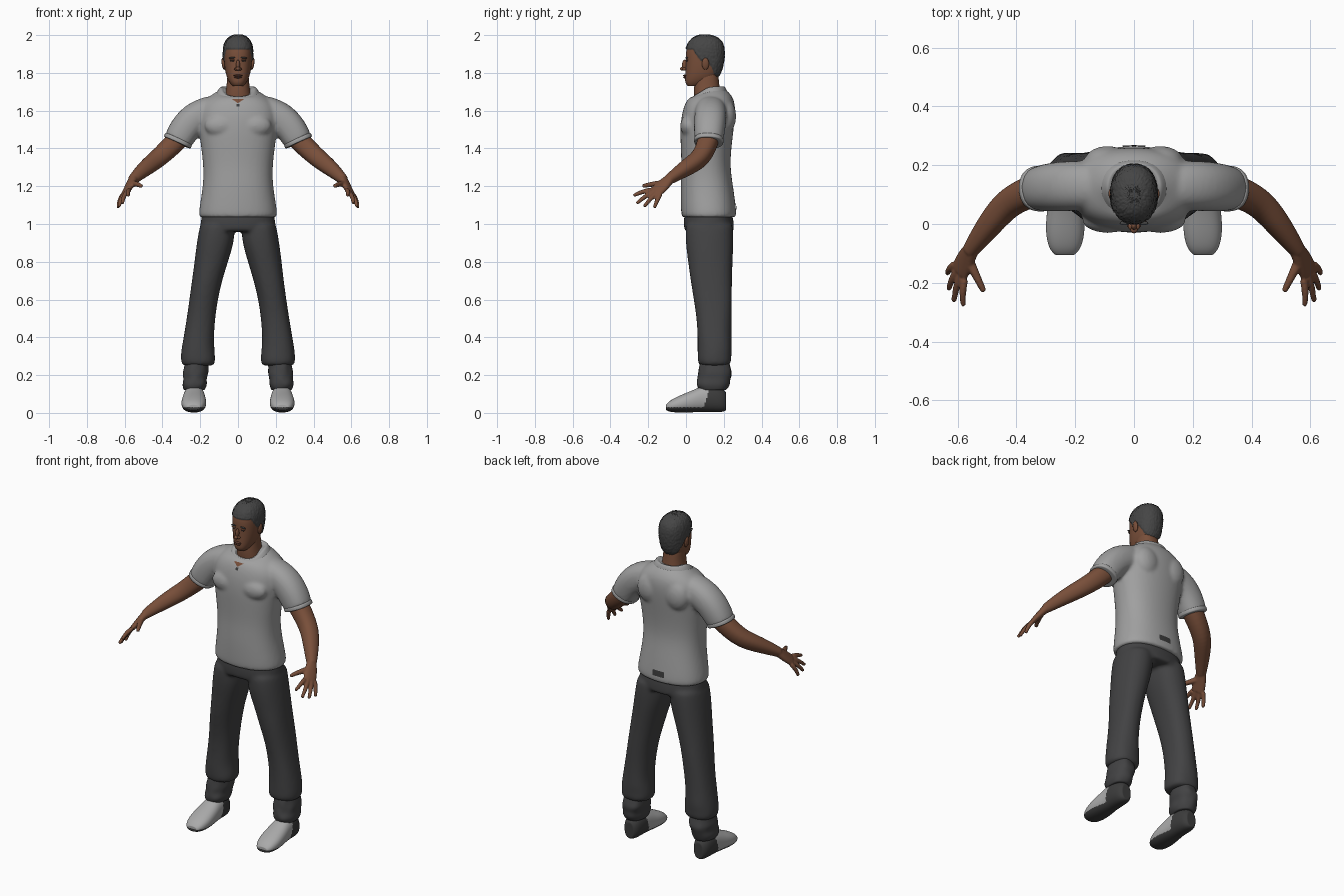
import bpy, bmesh, math, random
from mathutils import Vector, Matrix

random.seed(4)
if "Cube" in bpy.data.objects:
    bpy.data.objects.remove(bpy.data.objects["Cube"], do_unlink=True)

SIDES = 16
BOTH = (("left", 1), ("right", -1))


def material(name, r, g, b):
    m = bpy.data.materials.new(name)
    m.use_nodes = True
    m.diffuse_color = (r, g, b, 1)
    m.node_tree.nodes["Principled BSDF"].inputs["Base Color"].default_value = (r, g, b, 1)
    return m


SKIN = material("brown skin", .19, .078, .042)
LIP = material("dark lips", .13, .05, .033)
SHIRT = material("grey shirt", .35, .35, .35)
TROUSER = material("charcoal trousers", .055, .055, .057)
HAIR = material("black hair", .06, .06, .06)
SHOE = material("pale shoe", .4, .4, .4)
DARK = material("dark rubber", .045, .045, .045)


def level(z, hw, front, back, cx=0, drop=0):
    """Horizontal cross-section; drop lowers its front edge."""
    return (Vector((cx, (front + back) / 2, z)), Vector((hw, 0, 0)),
            Vector((0, (back - front) / 2, 0)), drop)


def upright(y, hw, low, high, cx):
    """Cross-section facing the front, for shoes."""
    return (Vector((cx, y, (low + high) / 2)), Vector((hw, 0, 0)),
            Vector((0, 0, (high - low) / 2)), 0)


def loft(bm, sections, jitter=0):
    """Skin rounded sections; a tight inner ring keeps each end crisp."""
    def tight(s):
        return (s[0], s[1] * .9, s[2] * .9, s[3])
    rings = []
    for c, u, v, drop in [tight(sections[0]), *sections, tight(sections[-1])]:
        ring = []
        for k in range(SIDES):
            a = math.tau * k / SIDES
            p, q = [math.copysign(abs(t) ** .87, t) for t in (math.cos(a), math.sin(a))]
            grow = 1 + random.uniform(-jitter, jitter)
            co = c + (u * p + v * q) * grow
            co.z -= drop * max(0, -q)
            ring.append(bm.verts.new(co))
        rings.append(ring)
    for a, b in zip(rings, rings[1:]):
        for k in range(SIDES):
            j = (k + 1) % SIDES
            bm.faces.new((a[k], a[j], b[j], b[k]))
    bm.faces.new(rings[0])
    bm.faces.new(rings[-1])


def tube(bm, points, radii, across=(0, 1, 0)):
    """Loft along a path; radii are (across, thickness) pairs or numbers."""
    pts = [Vector(p) for p in points]
    sections = []
    for i, p in enumerate(pts):
        t = (pts[min(i + 1, len(pts) - 1)] - pts[max(i - 1, 0)]).normalized()
        u = Vector(across)
        u = (u - t * u.dot(t)).normalized()
        r = radii[i] if isinstance(radii[i], tuple) else (radii[i], radii[i])
        sections.append((p, u * r[0], t.cross(u) * r[1], 0))
    loft(bm, sections)


def blob(bm, loc, scale, tilt=0):
    m = Matrix.Translation(loc) @ Matrix.Rotation(tilt, 4, 'Y') @ Matrix.Diagonal((*scale, 1))
    bmesh.ops.create_uvsphere(bm, u_segments=16, v_segments=10, radius=1, matrix=m)


def commit(name, bm, mats, sub=2, voxel=0, paint=None, wrap=None):
    """Turn a bmesh into a finished, smooth object."""
    bmesh.ops.recalc_face_normals(bm, faces=bm.faces)
    me = bpy.data.meshes.new(name)
    bm.to_mesh(me)
    bm.free()
    ob = bpy.data.objects.new(name, me)
    bpy.context.collection.objects.link(ob)
    if sub:
        ob.modifiers.new("round", 'SUBSURF').levels = sub
    if voxel:
        r = ob.modifiers.new("merge", 'REMESH')
        r.mode, r.voxel_size = 'VOXEL', voxel
        s = ob.modifiers.new("relax", 'SMOOTH')
        s.factor, s.iterations = .5, 4
    if wrap:
        w = ob.modifiers.new("wrap", 'SHRINKWRAP')
        w.target, w.offset = wrap, .004
    bpy.context.view_layer.update()
    dg = bpy.context.evaluated_depsgraph_get()
    me = bpy.data.meshes.new_from_object(ob.evaluated_get(dg))
    ob.modifiers.clear()
    ob.data = me
    me.materials.clear()
    for m in mats:
        me.materials.append(m)
    if paint:
        for f in me.polygons:
            f.material_index = int(paint(f.center))
    me.shade_smooth()
    return ob


def blobs(name, mat, *items):
    bm = bmesh.new()
    for it in items:
        blob(bm, *it)
    return commit(name, bm, [mat], sub=0)


def plate(name, mat, outline, target, y):
    """Thin patch of cloth pressed on to a surface."""
    bm = bmesh.new()
    bm.faces.new([bm.verts.new((x, y, z)) for x, z in outline])
    bmesh.ops.triangulate(bm, faces=bm.faces)
    bmesh.ops.subdivide_edges(bm, edges=bm.edges, cuts=3, use_grid_fill=True)
    return commit(name, bm, [mat], sub=0, wrap=target)


# Shirt: torso, chest, shoulder blades and sleeves merged
bm = bmesh.new()
loft(bm, [level(*r) for r in (
    (1.035, .212, -.026, .268), (1.07, .212, -.03, .27), (1.2, .188, -.032, .252),
    (1.3, .186, -.026, .236), (1.4, .198, -.03, .242), (1.5, .212, -.034, .255),
    (1.58, .22, -.026, .264), (1.64, .2, -.008, .262), (1.68, .15, .015, .245, 0, .01),
    (1.705, .11, .035, .22, 0, .03), (1.718, .088, .045, .2, 0, .045))])
for side, s in BOTH:
    blob(bm, (s * .09, .015, 1.52), (.09, .047, .06))
    blob(bm, (s * .09, .215, 1.57), (.08, .052, .09))
    tube(bm, [(s * .13, .13, 1.6), (s * .22, .13, 1.57), (s * .28, .125, 1.51),
              (s * .322, .12, 1.435)], [.085, .087, .085, .077])
shirt = commit("shirt", bm, [SHIRT], voxel=.01)

# Collar, neck opening, button and back patch
bm = bmesh.new()
loft(bm, [level(*r) for r in (
    (1.695, .118, .022, .222, 0, .035), (1.715, .105, .028, .215, 0, .045),
    (1.732, .092, .036, .205, 0, .055), (1.718, .075, .045, .19, 0, .055))])
commit("collar", bm, [SHIRT])
plate("neck_opening", SKIN, [(-.035, 1.69), (0, 1.65), (.035, 1.69)], shirt, -.03)
plate("button_tab", DARK, [(-.009, 1.63), (.009, 1.63), (.009, 1.65), (-.009, 1.65)], shirt, -.04)
plate("back_patch", DARK, [(-.04, 1.075), (.04, 1.075), (.04, 1.11), (-.04, 1.11)], shirt, .28)

for side, s in BOTH:
    # Sleeve hem
    bm = bmesh.new()
    tube(bm, [(s * .313, .121, 1.452), (s * .323, .12, 1.43)], [.08, .08])
    commit(side + "_sleeve_hem", bm, [SHIRT])

    # Arm, palm, fingers and thumb merged
    bm = bmesh.new()
    tube(bm, [(s * .28, .125, 1.49), (s * .34, .115, 1.425), (s * .42, .08, 1.35),
              (s * .47, .025, 1.312), (s * .52, -.04, 1.27), (s * .56, -.095, 1.232)],
         [.058, .057, .051, .047, .037, .027])
    across = Vector((s * .035, .055, -.025))
    knuckle = Vector((s * .593, -.163, 1.168))
    tube(bm, [(s * .553, -.085, 1.24), (s * .575, -.125, 1.202), knuckle],
         [(.028, .024), (.04, .019), (.04, .015)], across)
    tips = [(.58, -.278, 1.15), (.612, -.262, 1.108), (.63, -.222, 1.092), (.635, -.168, 1.085)]
    for i, (x, y, z) in enumerate(tips):
        base = knuckle + across * (i / 3 - .5) * .95
        tip = Vector((s * x, y, z))
        mid = base.lerp(tip, .5) + Vector((s * .006, 0, .006))
        tube(bm, [base, mid, tip], [.013, .012, .009], across)
    tube(bm, [(s * .565, -.115, 1.215), (s * .535, -.18, 1.212), (s * .51, -.23, 1.2)],
         [.018, .014, .01])
    commit(side + "_arm", bm, [SKIN], voxel=.005)

# Trousers: hips and both legs merged
bm = bmesh.new()
loft(bm, [level(*r) for r in (
    (1.08, .19, -.005, .24), (1.02, .2, -.016, .255), (.96, .208, -.012, .258))])
for side, s in BOTH:
    loft(bm, [level(z, hw, f, b, s * cx) for z, cx, hw, f, b in (
        (1.0, .108, .095, -.005, .25), (.9, .12, .1, -.005, .252), (.8, .142, .09, .01, .248),
        (.7, .163, .081, .022, .246), (.6, .182, .076, .04, .246), (.5, .197, .076, .056, .243),
        (.4, .209, .081, .06, .242), (.34, .212, .088, .06, .245), (.3, .212, .092, .06, .24),
        (.265, .211, .092, .062, .242), (.25, .212, .08, .075, .225))], jitter=.025)
commit("trousers", bm, [TROUSER], voxel=.01)

for side, s in BOTH:
    # Crumpled cuff
    bm = bmesh.new()
    loft(bm, [level(z, hw, f, b, s * cx) for z, cx, hw, f, b in (
        (.28, .218, .062, .075, .225), (.24, .222, .064, .068, .235), (.21, .226, .07, .062, .25),
        (.18, .228, .062, .06, .235), (.15, .23, .066, .05, .232), (.12, .232, .056, .07, .215))],
        jitter=.08)
    commit(side + "_cuff", bm, [TROUSER])

    # Shoe with dark sole and heel
    bm = bmesh.new()
    loft(bm, [upright(y, hw, low, high, s * cx) for y, cx, hw, low, high in (
        (-.105, .235, .034, .014, .045), (-.085, .235, .055, .004, .067),
        (-.03, .234, .069, 0, .095), (.04, .233, .065, .002, .122), (.09, .232, .058, .004, .148),
        (.15, .232, .056, .003, .15), (.195, .232, .047, .003, .13), (.212, .232, .03, .012, .11))])
    commit(side + "_shoe", bm, [SHOE, DARK], sub=3,
           paint=lambda c: c.z < .03 or c.y > .1 + .3 * (c.z - .05))

# Neck
bm = bmesh.new()
loft(bm, [level(*r) for r in (
    (1.62, .085, .05, .2), (1.68, .07, .04, .185), (1.74, .06, .042, .177), (1.8, .057, .05, .172))])
commit("neck", bm, [SKIN])


def is_hair(c):
    """Hairline: forehead, sideburn, over the ear, then down to the nape."""
    if c.y < .035:
        return c.z > 1.925
    if c.y < .08:
        return c.z > 1.925 - (c.y - .035) * 1.4
    return c.z > max(1.745, 1.865 - max(0, c.y - .115) * 2)


# Head, with the hair raised from the scalp
bm = bmesh.new()
loft(bm, [level(*r) for r in (
    (1.73, .028, .008, .07), (1.748, .046, -.007, .13), (1.78, .062, -.006, .172),
    (1.82, .071, -.004, .19), (1.87, .076, -.003, .2), (1.92, .077, -.003, .203),
    (1.96, .069, .015, .193), (1.986, .048, .04, .165), (1.996, .02, .075, .125))])
head = commit("head", bm, [SKIN, HAIR], sub=3, paint=is_hair)
bm = bmesh.new()
bm.from_mesh(head.data)
bm.normal_update()
for v in bm.verts:
    if all(f.material_index for f in v.link_faces):
        v.co += v.normal * random.uniform(.004, .008)
bm.to_mesh(head.data)
bm.free()

# Face
blobs("nose", SKIN, ((0, -.006, 1.842), (.01, .015, .028)), ((0, -.019, 1.822), (.012, .013, .01)),
      *[((s * .011, -.009, 1.82), (.009, .011, .008)) for _, s in BOTH])
blobs("lips", LIP, ((0, -.006, 1.786), (.024, .009, .005)), ((0, -.006, 1.777), (.02, .009, .006)))
for side, s in BOTH:
    blobs(side + "_brow", HAIR, ((s * .031, .003, 1.88), (.018, .007, .004), s * .1))
    blobs(side + "_eye", DARK, ((s * .03, .005, 1.863), (.011, .006, .004)))
    blobs(side + "_eyelid", SKIN, ((s * .03, .005, 1.869), (.015, .008, .004)))
    blobs(side + "_ear", SKIN, ((s * .077, .103, 1.848), (.009, .019, .032), s * .15))
